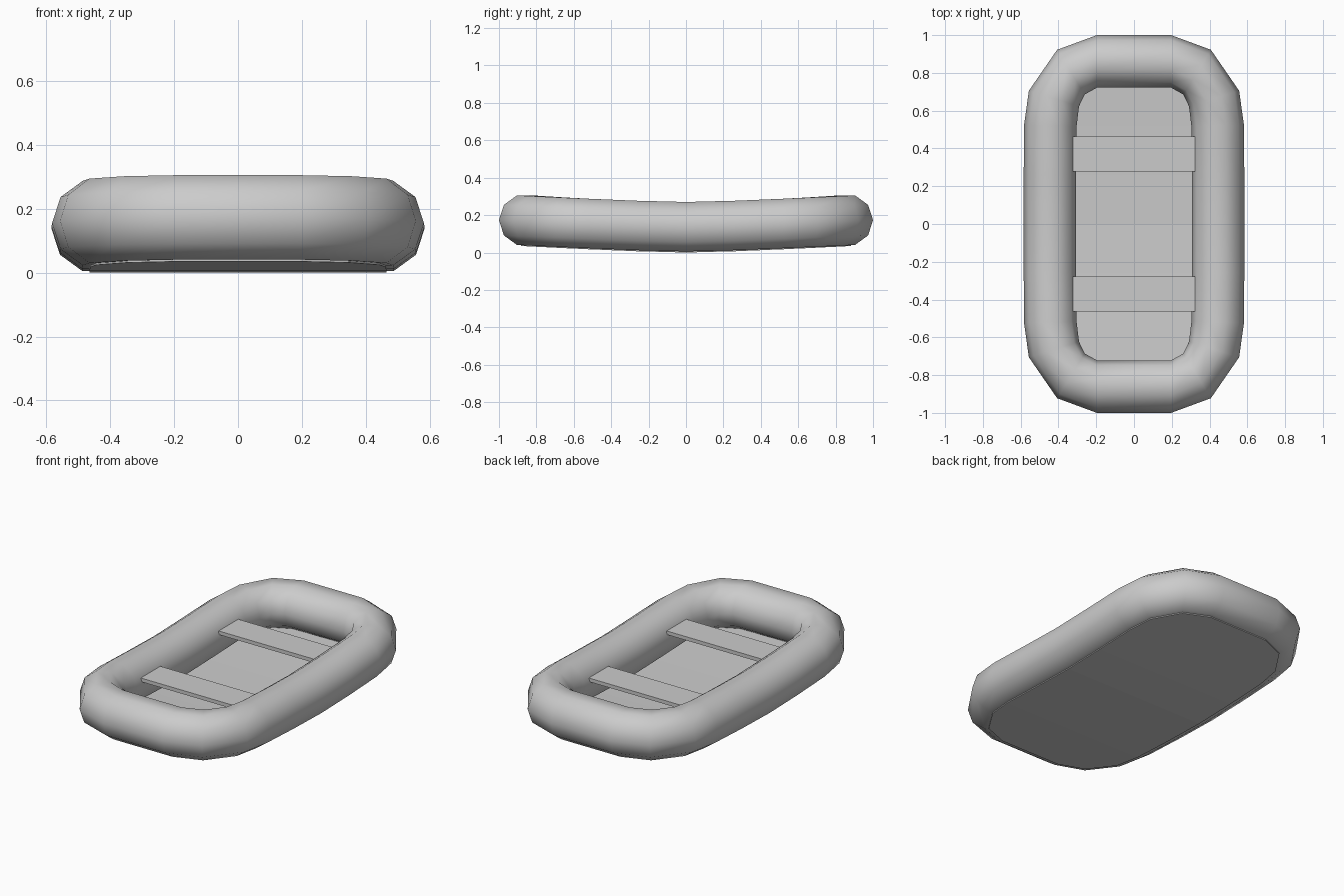
import bpy, bmesh, math

if "Cube" in bpy.data.objects:
    bpy.data.objects.remove(bpy.data.objects["Cube"])

R = 0.139      # tube radius
SIDES = 10     # tube cross-section sides


def rise(y):
    """Height of the tube centre: the hull curves up towards both ends."""
    return 0.138 + 0.035 * (abs(y) / 0.86) ** 1.4


def make_object(name, bm):
    bmesh.ops.recalc_face_normals(bm, faces=bm.faces)
    mesh = bpy.data.meshes.new(name)
    bm.to_mesh(mesh)
    bm.free()
    obj = bpy.data.objects.new(name, mesh)
    bpy.context.collection.objects.link(obj)
    return obj


# One quarter of the tube centre line: x, y, outward normal x, y
quarter = [(0.445, 0.26, 1, 0), (0.443, 0.52, 1, 0.03),
           (0.424, 0.664, 0.955, 0.296), (0.334, 0.804, 0.525, 0.851),
           (0.196, 0.861, 0, 1)]
right = [(x, -y, nx, -ny) for x, y, nx, ny in reversed(quarter)]
right += [(0.445, 0, 1, 0)] + quarter
loop = right + [(-x, y, -nx, ny) for x, y, nx, ny in reversed(right)]

# Inflated tube
bm = bmesh.new()
rings = []
for x, y, nx, ny in loop:
    ring = []
    for i in range(SIDES):
        a = 2 * math.pi * i / SIDES
        d = R * math.cos(a)
        ring.append(bm.verts.new((x + nx * d, y + ny * d,
                                  rise(y) + R * math.sin(a))))
    rings.append(ring)
for k, ring in enumerate(rings):
    nxt = rings[(k + 1) % len(rings)]
    for i in range(SIDES):
        j = (i + 1) % SIDES
        bm.faces.new((ring[i], ring[j], nxt[j], nxt[i]))
for f in bm.faces:
    f.smooth = True
make_object("inflated_tube", bm)

# Floor sheet, closed slab following the curve of the tube underside
bm = bmesh.new()
rows = []
for x, y, nx, ny in right:
    fx, fy = x + nx * 0.02, y + ny * 0.02
    z = rise(y) - 0.138
    rows.append([bm.verts.new(p) for p in ((-fx, fy, z), (fx, fy, z),
                                           (fx, fy, z + 0.02), (-fx, fy, z + 0.02))])
for a, b in zip(rows, rows[1:]):
    for i in range(4):
        j = (i + 1) % 4
        bm.faces.new((a[i], a[j], b[j], b[i]))
bm.faces.new(rows[0])
bm.faces.new(rows[-1])
make_object("floor", bm)

# Bench seats resting between the tube sides
for name, y in (("front_seat", -0.37), ("rear_seat", 0.37)):
    bm = bmesh.new()
    bmesh.ops.create_cube(bm, size=1)
    bmesh.ops.scale(bm, vec=(0.645, 0.185, 0.022), verts=bm.verts)
    bmesh.ops.translate(bm, vec=(0, y, 0.196), verts=bm.verts)
    make_object(name, bm)
